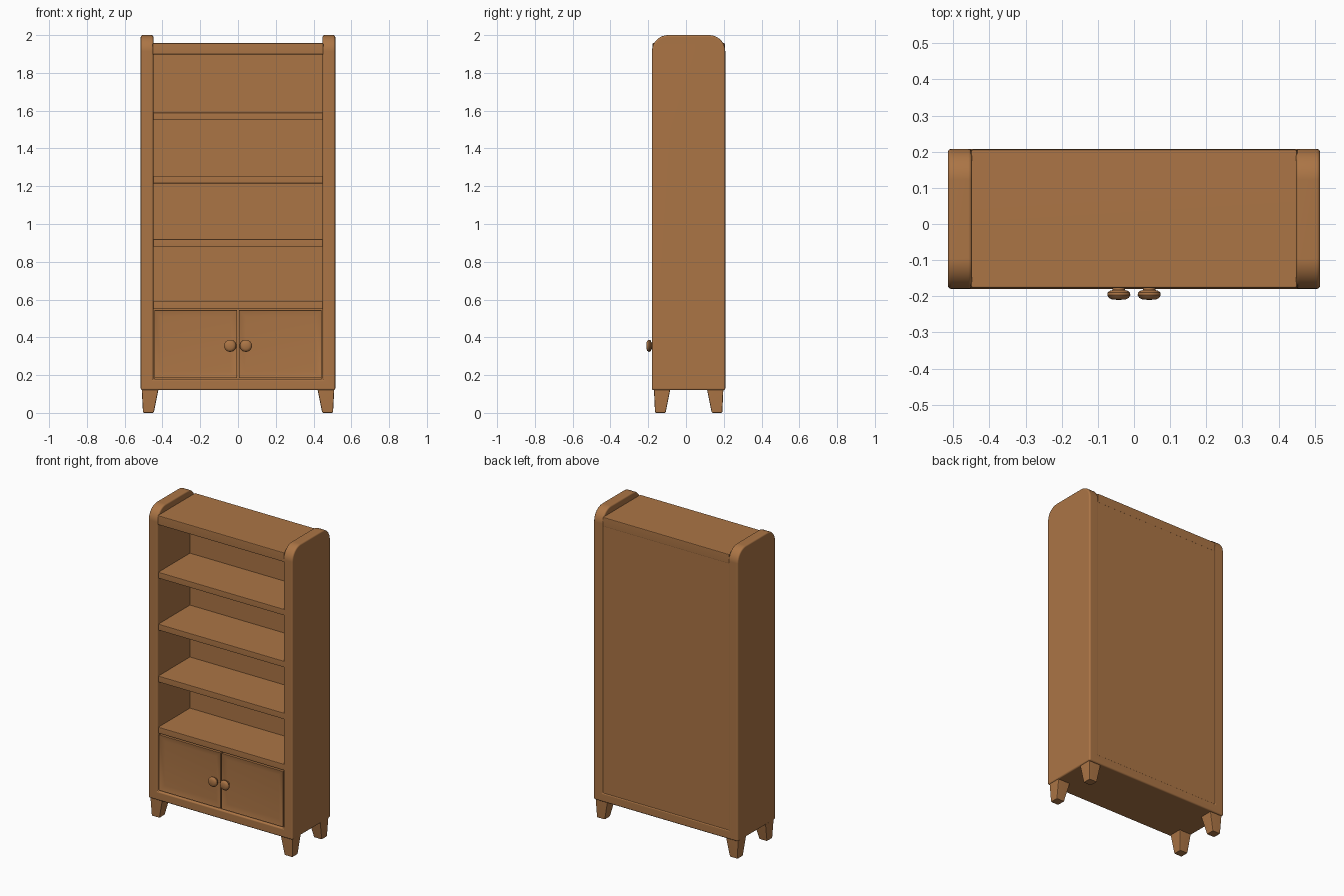
import bpy, bmesh, math
from mathutils import Matrix, Vector

if "Cube" in bpy.data.objects:
    bpy.data.objects.remove(bpy.data.objects["Cube"])

wood = bpy.data.materials.new("warm_wood")
wood.diffuse_color = (0.41, 0.178, 0.06, 1)
wood.use_nodes = True
wood.node_tree.nodes["Principled BSDF"].inputs["Base Color"].default_value = wood.diffuse_color


def bevel_sharp(bm, width, segments=3):
    edges = [e for e in bm.edges if e.is_manifold and e.calc_face_angle(0) > math.radians(40)]
    bmesh.ops.bevel(bm, geom=edges, offset=width, segments=segments,
                    profile=0.5, affect='EDGES', clamp_overlap=True)


def finish(name, bm):
    bmesh.ops.recalc_face_normals(bm, faces=bm.faces)
    mesh = bpy.data.meshes.new(name)
    bm.to_mesh(mesh)
    bm.free()
    mesh.materials.append(wood)
    ob = bpy.data.objects.new(name, mesh)
    bpy.context.collection.objects.link(ob)
    bpy.ops.object.select_all(action='DESELECT')
    ob.select_set(True)
    bpy.context.view_layer.objects.active = ob
    bpy.ops.object.shade_smooth_by_angle(angle=math.radians(35))
    wn = ob.modifiers.new("flat_faces", 'WEIGHTED_NORMAL')
    wn.keep_sharp = True
    return ob


def box_bm(x0, x1, y0, y1, z0, z1):
    bm = bmesh.new()
    m = Matrix.Translation(((x0 + x1) / 2, (y0 + y1) / 2, (z0 + z1) / 2)) @ \
        Matrix.Diagonal((x1 - x0, y1 - y0, z1 - z0, 1))
    bmesh.ops.create_cube(bm, size=1, matrix=m)
    return bm


def box(name, dims, bevel=0.004):
    bm = box_bm(*dims)
    if bevel:
        bevel_sharp(bm, bevel, 2)
    return finish(name, bm)


# Side panels and plinth as one U-shaped frame, top corners rounded
W, I, FRONT, BACK = 0.515, 0.448, -0.18, 0.208
outline = [(-W, 0.12), (W, 0.12), (W, 2), (I, 2), (I, 0.18), (-I, 0.18), (-I, 2), (-W, 2)]
bm = bmesh.new()
face = bm.faces.new([bm.verts.new((x, FRONT, z)) for x, z in outline])
ext = bmesh.ops.extrude_face_region(bm, geom=[face])
bmesh.ops.translate(bm, vec=(0, BACK - FRONT, 0),
                    verts=[v for v in ext["geom"] if isinstance(v, bmesh.types.BMVert)])
bmesh.ops.recalc_face_normals(bm, faces=bm.faces)
tops = [e for e in bm.edges if all(v.co.z > 1.99 for v in e.verts)
        and abs(e.verts[0].co.y - e.verts[1].co.y) < 1e-4]
bmesh.ops.bevel(bm, geom=tops, offset=0.085, segments=8, profile=0.5, affect='EDGES')
bevel_sharp(bm, 0.01)
finish("side_frame", bm)

# Top board, back panel and shelves
box("top_board", (-0.452, 0.452, -0.177, 0.206, 1.897, 1.958), 0.006)
box("back_panel", (-0.452, 0.452, 0.15, 0.204, 0.17, 1.94), 0)
for i, z in enumerate((0.55, 0.88, 1.215, 1.55)):
    box(f"shelf_{i + 1}", (-0.452, 0.452, -0.172, 0.155, z, z + 0.04))

for s, side in ((-1, "left"), (1, "right")):
    # Cabinet door with a recessed panel
    x0, x1 = sorted((s * 0.004, s * 0.443))
    bm = box_bm(x0, x1, -0.175, -0.145, 0.184, 0.544)
    bm.normal_update()
    front = min(bm.faces, key=lambda f: f.calc_center_median().y)
    bmesh.ops.inset_region(bm, faces=[front], thickness=0.052)
    bmesh.ops.translate(bm, vec=(0, 0.012, 0), verts=front.verts[:])
    bevel_sharp(bm, 0.003, 2)
    finish(f"{side}_door", bm)

    # Turned knob: profile of (radius, y) spun about the y axis
    profile = [(0, -0.21), (0.018, -0.209), (0.027, -0.205), (0.032, -0.197),
               (0.031, -0.19), (0.025, -0.185), (0.017, -0.183), (0.017, -0.17)]
    bm = bmesh.new()
    vs = [bm.verts.new((r, y, 0)) for r, y in profile]
    es = [bm.edges.new(p) for p in zip(vs, vs[1:])]
    bmesh.ops.spin(bm, geom=vs + es, cent=(0, 0, 0), axis=(0, 1, 0),
                   angle=math.tau, steps=24, use_merge=True)
    bmesh.ops.remove_doubles(bm, verts=bm.verts, dist=1e-5)
    bmesh.ops.translate(bm, vec=(s * 0.042, 0, 0.355), verts=bm.verts)
    finish(f"{side}_knob", bm)

    # Tapered legs, narrowing on the inner faces
    for t, end in ((-1, "front"), (1, "back")):
        yo = 0.17 if t < 0 else 0.198
        bm = box_bm(0.42, 0.51, yo - 0.088, yo, 0, 0.13)
        for v in bm.verts:
            if v.co.z < 0.01:
                v.co.x = 0.446 if v.co.x < 0.46 else 0.503
                v.co.y = yo - 0.062 if v.co.y < yo - 0.04 else yo - 0.006
            v.co.x *= s
            v.co.y *= t
        bmesh.ops.recalc_face_normals(bm, faces=bm.faces)
        bevel_sharp(bm, 0.006, 2)
        finish(f"{end}_{side}_leg", bm)
